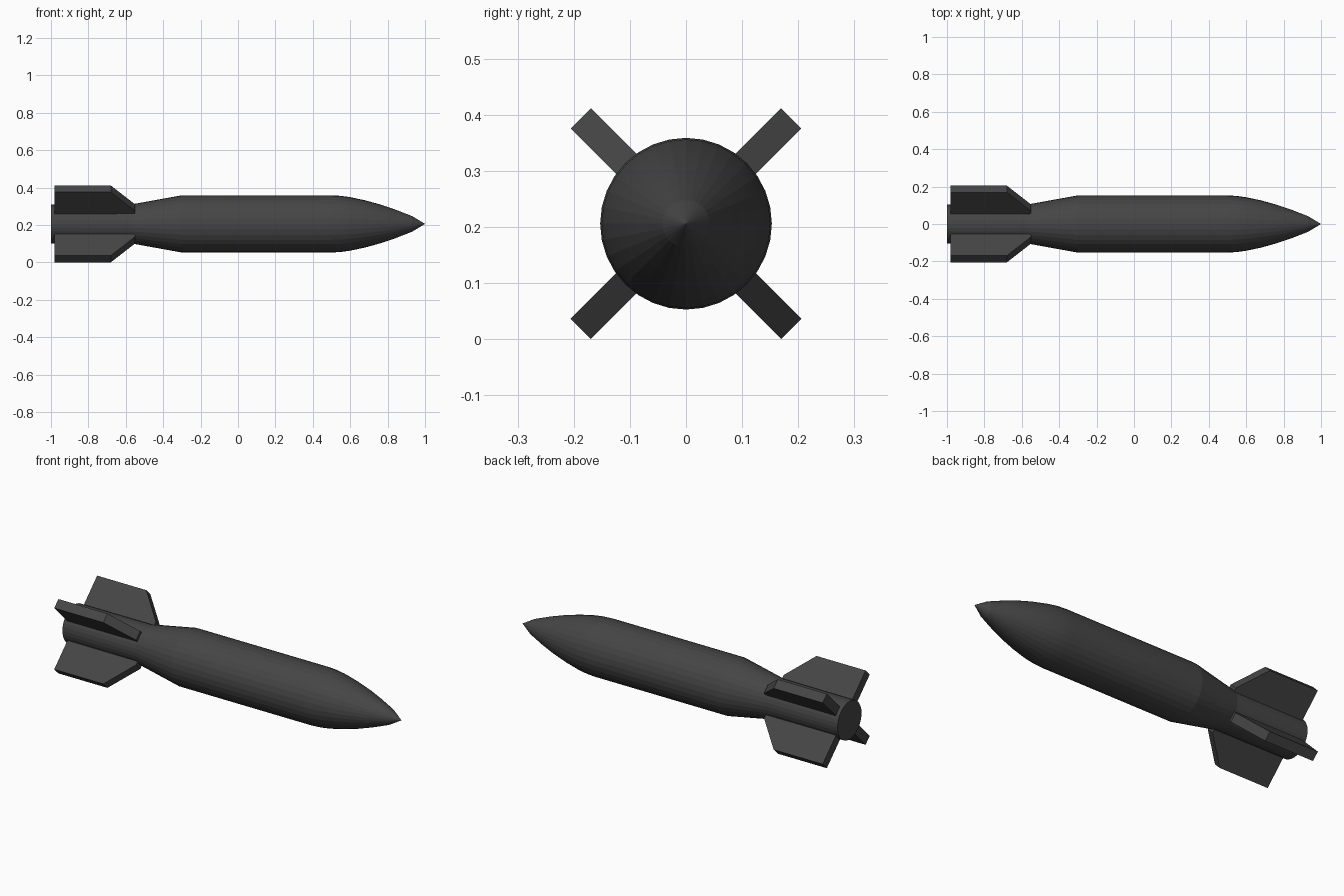
import bpy, bmesh
from math import cos, sin, pi
from mathutils import Matrix

if "Cube" in bpy.data.objects:
    bpy.data.objects.remove(bpy.data.objects["Cube"])

CZ = 0.206   # height of the long axis
SEG = 32

dark = bpy.data.materials.new("dark_grey")
dark.diffuse_color = (0.06, 0.06, 0.06, 1)
dark.use_nodes = True
dark.node_tree.nodes["Principled BSDF"].inputs["Base Color"].default_value = dark.diffuse_color


def finish(bm, name):
    bmesh.ops.recalc_face_normals(bm, faces=bm.faces)
    mesh = bpy.data.meshes.new(name)
    bm.to_mesh(mesh)
    bm.free()
    mesh.materials.append(dark)
    obj = bpy.data.objects.new(name, mesh)
    bpy.context.collection.objects.link(obj)
    obj.location.z = CZ
    return obj


# Body: (x, radius) profile turned around the x axis
profile = [(-1.0, 0.105), (-0.56, 0.106), (-0.30, 0.153), (0.50, 0.153),
           (0.55, 0.150), (0.60, 0.143), (0.68, 0.126), (0.76, 0.104),
           (0.84, 0.077), (0.93, 0.042)]
bm = bmesh.new()
rings = [[bm.verts.new((x, r * cos(2 * pi * i / SEG), r * sin(2 * pi * i / SEG)))
          for i in range(SEG)] for x, r in profile]
tip = bm.verts.new((1.0, 0, 0))
for a, b in zip(rings, rings[1:]):
    for i in range(SEG):
        j = (i + 1) % SEG
        bm.faces.new((a[i], a[j], b[j], b[i]))
for i in range(SEG):
    bm.faces.new((rings[-1][i], rings[-1][(i + 1) % SEG], tip))
bm.faces.new(rings[0])
body = finish(bm, "body")
body.data.shade_smooth()
bpy.context.view_layer.objects.active = body
body.select_set(True)
bpy.ops.object.shade_smooth_by_angle(angle=0.14)

# Tail fins: swept plate outline (x, radius), thickened, four around the axis
outline = [(-0.98, 0.06), (-0.55, 0.06), (-0.55, 0.122), (-0.68, 0.265), (-0.98, 0.265)]
T = 0.0255
for k in range(4):
    bm = bmesh.new()
    face = bm.faces.new([bm.verts.new((x, -T, r)) for x, r in outline])
    ext = bmesh.ops.extrude_face_region(bm, geom=[face])
    bmesh.ops.translate(bm, vec=(0, 2 * T, 0),
                        verts=[v for v in ext["geom"] if isinstance(v, bmesh.types.BMVert)])
    bm.transform(Matrix.Rotation(pi / 4 + k * pi / 2, 4, 'X'))
    finish(bm, f"tail_fin_{k + 1}")
